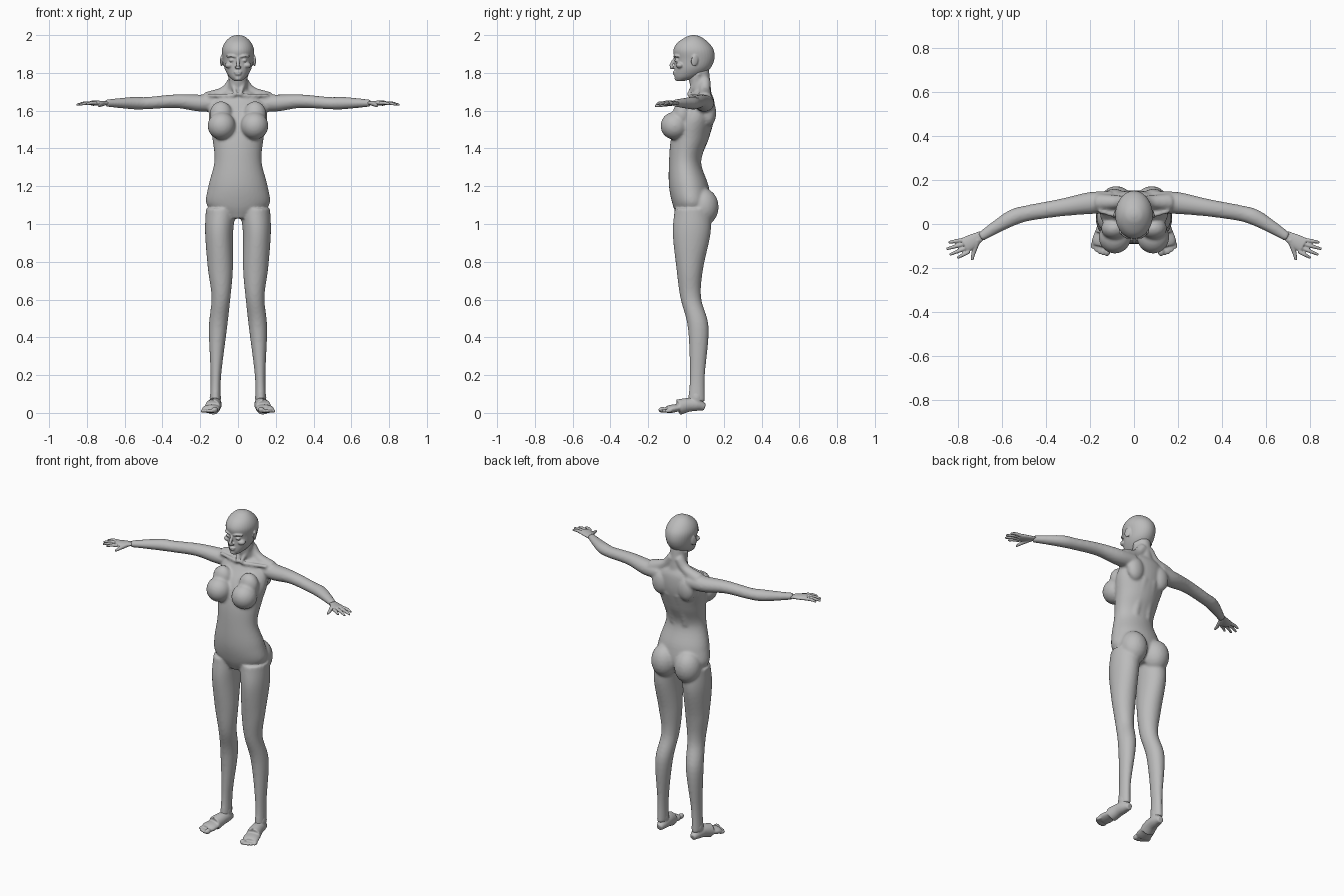
import bpy, bmesh, math
from mathutils import Vector, Matrix, Euler

default_cube = bpy.data.objects.get("Cube")
if default_cube:
    bpy.data.objects.remove(default_cube)

GREY = (0.5, 0.5, 0.5, 1)
clay = bpy.data.materials.new("clay grey")
clay.use_nodes = True
clay.diffuse_color = GREY
clay.node_tree.nodes["Principled BSDF"].inputs["Base Color"].default_value = GREY


def spline(points, steps=6):
    """Smooth Catmull-Rom rows through the given rows of numbers."""
    keys = [Vector(point) for point in points]
    keys = [2 * keys[0] - keys[1]] + keys + [2 * keys[-1] - keys[-2]]
    rows = []
    for a, b, c, d in zip(keys, keys[1:], keys[2:], keys[3:]):
        for step in range(steps):
            t = step / steps
            tangent_in, tangent_out = (c - a) / 2, (d - b) / 2
            cubic = 2 * (b - c) + tangent_in + tangent_out
            square = 3 * (c - b) - 2 * tangent_in - tangent_out
            rows.append(b + tangent_in * t + square * t ** 2 + cubic * t ** 3)
    return rows + [keys[-2]]


def skin_rings(bm, frames, sides):
    """Bridge elliptical rings given as centre, half-width axis and half-depth axis."""
    rings = []
    for centre, across, through in frames:
        angles = [math.tau * side / sides for side in range(sides)]
        rings.append([bm.verts.new(centre + across * math.cos(angle) + through * math.sin(angle))
                      for angle in angles])
    for lower, upper in zip(rings, rings[1:]):
        for side in range(sides):
            after = (side + 1) % sides
            bm.faces.new((lower[side], lower[after], upper[after], upper[side]))
    bm.faces.new(rings[0])
    bm.faces.new(rings[-1])


def column(bm, sections, sides=36):
    """Upright form through (height, half width, front, back, sideways shift)."""
    frames = []
    for height, half_width, front, back, shift in spline(sections):
        centre = Vector((shift, (front + back) / 2, height))
        frames.append((centre, Vector((half_width, 0, 0)), Vector((0, (back - front) / 2, 0))))
    skin_rings(bm, frames, sides)


def tube(bm, path, flatness=1, sides=20):
    """Tapered tube through (x, y, z, radius); flatness scales its height."""
    rows = spline(path)
    frames = []
    for index, row in enumerate(rows):
        before, after = rows[max(index - 1, 0)], rows[min(index + 1, len(rows) - 1)]
        tangent = after.xyz - before.xyz
        across = tangent.cross(Vector((0, 0, 1))).normalized()
        through = across.cross(tangent).normalized()
        frames.append((row.xyz, across * row.w, through * row.w * flatness))
    skin_rings(bm, frames, sides)


def blob(bm, centre, radii, tilt=0, swing=0):
    """Ellipsoid tilted about x and swung about z, in degrees."""
    turn = Euler((math.radians(tilt), 0, math.radians(swing))).to_matrix().to_4x4()
    place = Matrix.Translation(centre) @ turn @ Matrix.Diagonal((*radii, 1))
    bmesh.ops.create_icosphere(bm, subdivisions=3, radius=1, matrix=place)


def finish(name, bm, voxel):
    """Mirror the left half and fuse the overlapping forms into one smooth skin."""
    bmesh.ops.recalc_face_normals(bm, faces=bm.faces)
    mesh = bpy.data.meshes.new(name)
    bm.to_mesh(mesh)
    bm.free()
    mesh.materials.append(clay)
    mesh.shade_smooth()
    part = bpy.data.objects.new(name, mesh)
    bpy.context.collection.objects.link(part)
    mirror = part.modifiers.new("mirror", "MIRROR")
    mirror.use_mirror_merge = False
    fuse = part.modifiers.new("fuse", "REMESH")
    fuse.mode = "VOXEL"
    fuse.voxel_size = voxel
    fuse.use_smooth_shade = True
    soften = part.modifiers.new("soften", "SMOOTH")
    soften.iterations = 4


# Trunk and neck
bm = bmesh.new()
column(bm, [(1.03, .08, -.04, .09, 0), (1.1, .165, -.07, .13, 0), (1.2, .157, -.09, .12, 0),
            (1.33, .125, -.09, .08, 0), (1.45, .135, -.08, .12, 0), (1.56, .155, -.05, .15, 0),
            (1.65, .14, .01, .15, 0), (1.7, .08, .04, .13, 0)])
column(bm, [(1.64, .07, .05, .14, 0), (1.74, .05, .02, .13, 0), (1.83, .05, 0, .12, 0)])

# Trapezius, collar bone, neck cord, shoulder blade and spinal muscle
tube(bm, [(.02, .1, 1.76, .03), (.07, .1, 1.7, .03), (.16, .1, 1.66, .04)])
tube(bm, [(.02, .02, 1.68, .01), (.16, .06, 1.68, .01)])
tube(bm, [(.01, .01, 1.68, .01), (.05, .07, 1.8, .01)])
blob(bm, (.09, .12, 1.59), (.055, .04, .075))
tube(bm, [(.04, .08, 1.2, .03), (.04, .05, 1.33, .03), (.03, .12, 1.55, .03)])

# Chest and seat volumes
blob(bm, (.087, -.06, 1.52), (.074, .075, .074))
blob(bm, (.09, -.02, 1.58), (.06, .05, .07))
blob(bm, (.08, .09, 1.09), (.08, .083, .1))

# Arm sweeping out and forward
tube(bm, [(.1, .1, 1.64, .05), (.2, .095, 1.64, .05), (.33, .075, 1.65, .04), (.48, .05, 1.64, .036),
          (.55, .03, 1.64, .037), (.63, -.015, 1.64, .029), (.7, -.06, 1.64, .021)], flatness=.9)

# Leg and kneecap
column(bm, [(1.08, .08, -.06, .13, .09), (.95, .074, -.07, .13, .1), (.76, .066, -.05, .09, .093),
            (.61, .05, -.03, .08, .09), (.45, .048, .01, .12, .106), (.2, .028, .02, .1, .117),
            (.06, .028, .01, .1, .12)])
blob(bm, (.09, 0, .62), (.03, .03, .035))
finish("body", bm, voxel=.008)

# Skull and jaw
bm = bmesh.new()
column(bm, [(1.757, .02, -.05, -.01, 0), (1.78, .047, -.06, .07, 0), (1.82, .07, -.06, .125, 0),
            (1.87, .08, -.06, .15, 0), (1.92, .085, -.067, .147, 0), (1.96, .07, -.045, .12, 0),
            (1.99, .04, 0, .08, 0), (2, .01, .03, .05, 0)])

# Nose, lips and chin
tube(bm, [(0, -.058, 1.88, .007), (0, -.08, 1.835, .01), (0, -.065, 1.825, .008)])
blob(bm, (.01, -.067, 1.83), (.007, .01, .006))
for lip_height, lip_width in ((1.804, .022), (1.793, .018)):
    blob(bm, (0, -.058, lip_height), (lip_width, .012, .006))
blob(bm, (0, -.047, 1.77), (.018, .014, .012))

# Brow, eye, cheek and ear
tube(bm, [(.01, -.06, 1.885, .006), (.035, -.06, 1.89, .006), (.06, -.04, 1.887, .005)])
blob(bm, (.034, -.046, 1.866), (.014, .015, .009))
blob(bm, (.046, -.032, 1.84), (.024, .022, .016))
blob(bm, (.086, .046, 1.866), (.007, .02, .032), tilt=-12, swing=20)
finish("head", bm, voxel=.004)

# Palm and thumb
bm = bmesh.new()
tube(bm, [(.69, -.05, 1.64, .021), (.74, -.08, 1.64, .033), (.772, -.098, 1.64, .036)], flatness=.4)
tube(bm, [(.71, -.07, 1.64, .014), (.73, -.13, 1.63, .01), (.737, -.165, 1.625, .006)])

# Fingers fan out from a row of knuckles, the middle pair longest
for finger in range(4):
    knuckle = Vector((.782 - .011 * finger, -.073 - .017 * finger, 1.64))
    spread = -.17 - .11 * finger
    length = .09 - .012 * (finger - 1.5) ** 2
    reach = Vector((math.cos(spread), math.sin(spread), -.1)) * length
    middle = knuckle + reach / 2 + Vector((0, 0, .004))
    tube(bm, [(*knuckle, .01), (*middle, .009), (*(knuckle + reach), .006)], sides=12)
finish("hands", bm, voxel=.0035)

# Foot from heel to ball
bm = bmesh.new()
tube(bm, [(.115, .1, .03, .018), (.118, .06, .042, .032), (.124, .01, .042, .037),
          (.135, -.04, .03, .042)])
tube(bm, [(.13, -.02, .03, .04), (.143, -.075, .022, .048), (.149, -.1, .016, .042)], flatness=.45)
blob(bm, (.12, .055, .08), (.03, .035, .05))

# Toes step back along a curve, the big toe thickest
for toe in range(5):
    thickness = .01 if toe else .016
    blob(bm, (.122 + .016 * toe, -.125 + .002 * toe ** 2, thickness),
         (thickness, .022, thickness), swing=12)
finish("feet", bm, voxel=.005)
